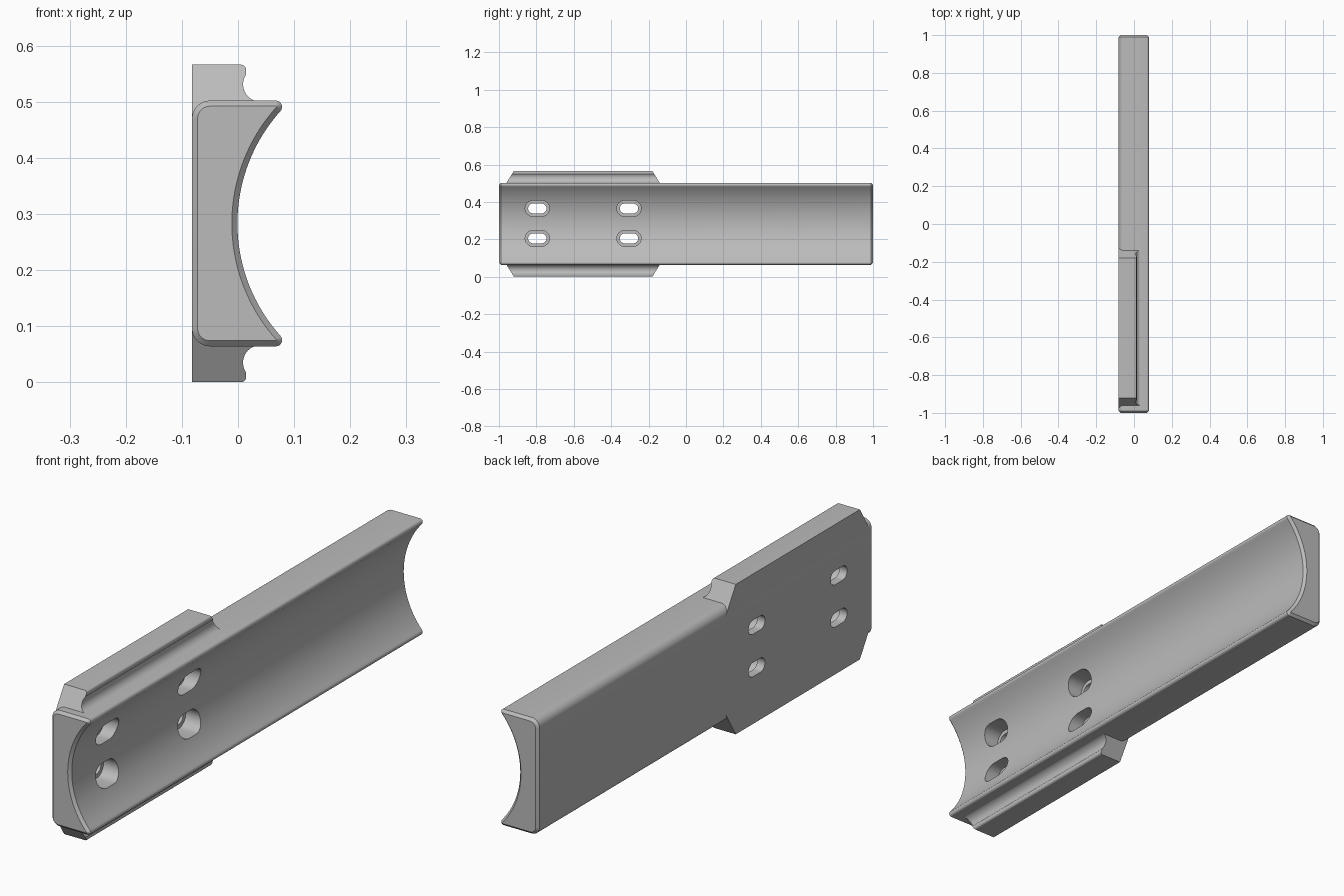
import bpy, bmesh, math

cube = bpy.data.objects.get("Cube")
if cube:
    bpy.data.objects.remove(cube, do_unlink=True)

BACK, MID, HALF = -0.082, 0.283, 0.219     # flat back x, centre height, half height
CHAMFER = 0.010

metal = bpy.data.materials.new("plain grey")
metal.use_nodes = True
metal.diffuse_color = (0.5, 0.5, 0.5, 1)
metal.node_tree.nodes["Principled BSDF"].inputs["Base Color"].default_value = (0.5, 0.5, 0.5, 1)


def arc(cx, cz, r, a0, a1, n):
    """Points along an arc, angles in degrees."""
    angles = [math.radians(a0 + (a1 - a0) * i / n) for i in range(n + 1)]
    return [(cx + r * math.cos(a), cz + r * math.sin(a)) for a in angles]


def loft(name, rings):
    """Skin a list of equal-length point rings and cap both ends."""
    bm = bmesh.new()
    rows = [[bm.verts.new(p) for p in ring] for ring in rings]
    n = len(rows[0])
    for a, b in zip(rows, rows[1:]):
        for i in range(n):
            j = (i + 1) % n
            bm.faces.new((a[i], a[j], b[j], b[i]))
    bm.faces.new(rows[0][::-1])
    bm.faces.new(rows[-1])
    bmesh.ops.recalc_face_normals(bm, faces=bm.faces)
    mesh = bpy.data.meshes.new(name)
    bm.to_mesh(mesh)
    bm.free()
    mesh.materials.append(metal)
    obj = bpy.data.objects.new(name, mesh)
    bpy.context.collection.objects.link(obj)
    return obj


def activate(obj):
    bpy.ops.object.select_all(action='DESELECT')
    obj.select_set(True)
    bpy.context.view_layer.objects.active = obj


def bar_section(d):
    """Bar outline offset inwards by d: rounded back, hollow front, rounded lips."""
    big, tip, corner = 0.30, 0.0112, 0.032
    cx = 0.299
    dz = HALF - tip
    tx = cx - math.sqrt((big + tip) ** 2 - dz ** 2)
    lean = math.degrees(math.atan2(dz, cx - tx))
    pts = arc(BACK + corner, MID - HALF + corner, corner - d, 180, 270, 8)
    pts += arc(tx, MID - dz, tip - d, -90, lean, 8)
    pts += arc(cx, MID, big + d, 180 + lean, 180 - lean, 48)[1:-1]
    pts += arc(tx, MID + dz, tip - d, -lean, 90, 8)
    pts += arc(BACK + corner, MID + HALF - corner, corner - d, 90, 180, 8)
    return pts


# Main bar with chamfered ends
ends = [(-1, CHAMFER), (-1 + CHAMFER, 0), (1 - CHAMFER, 0), (1, CHAMFER)]
bar = loft("bar", [[(x, y, z) for x, z in bar_section(d)] for y, d in ends])


def slot(name, y, z, length, height, x0, x1):
    """Stadium-shaped prism running along x."""
    r, h = height / 2, (length - height) / 2
    outline = arc(y + h, z, r, -90, 90, 16) + arc(y - h, z, r, 90, 270, 16)
    obj = loft(name, [[(x, a, b) for a, b in outline] for x in (x0, x1)])
    obj.hide_render = True
    return obj


# Stepped slots: narrow through hole, wider recess from the hollow side
for y in (-0.795, -0.305):
    for z in (0.205, 0.365):
        for cutter in (slot("slot_cutter", y, z, 0.098, 0.053, -0.2, 0.2),
                       slot("recess_cutter", y, z, 0.130, 0.085, -0.050, 0.2)):
            mod = bar.modifiers.new("cut", 'BOOLEAN')
            mod.operation = 'DIFFERENCE'
            mod.solver = 'EXACT'
            mod.object = cutter
            activate(bar)
            bpy.ops.object.modifier_apply(modifier=mod.name)
            bpy.data.objects.remove(cutter, do_unlink=True)

# Side rails: grooved section with sloping ends, mirrored top and bottom
TOP = 0.566
section = [(BACK, 0.470), (BACK, TOP)]
section += arc(0.0055, TOP - 0.009, 0.009, 90, -20, 6)
section += arc(0.040, 0.531, 0.031, 145, 268, 16)
section += [(0.038, 0.480), (-0.030, 0.470)]
rails = []
for name, side in (("top_rail", 1), ("bottom_rail", -1)):
    rings = []
    for y_end, out in ((-0.92, -1), (-0.18, 1)):
        rings.append([(x, y_end + out * 0.62 * (TOP - z), MID + side * (z - MID))
                      for x, z in section])
    rails.append(loft(name, rings))

for obj in [bar] + rails:
    activate(obj)
    bpy.ops.object.shade_smooth_by_angle(angle=math.radians(30))
